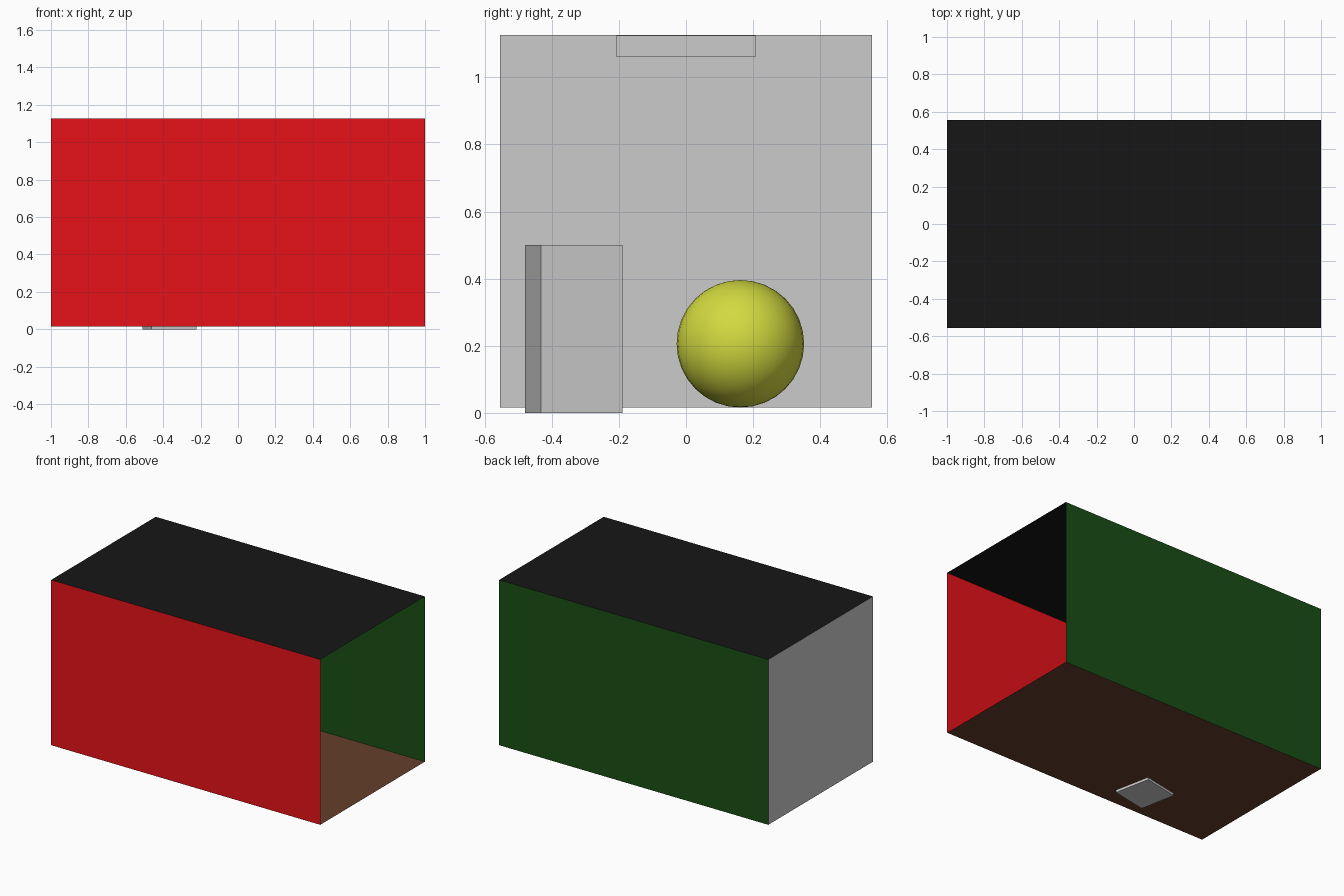
import bpy
import math
from mathutils import Matrix

if "Cube" in bpy.data.objects:
    bpy.data.objects.remove(bpy.data.objects["Cube"])

L, W = 1.0, 0.555          # half length and half width of the room
Z0, Z1 = 0.016, 1.126      # floor and ceiling heights


def paint(obj, rgb):
    mat = bpy.data.materials.new(obj.name + "_colour")
    mat.diffuse_color = (*rgb, 1.0)
    mat.use_nodes = True
    mat.node_tree.nodes["Principled BSDF"].inputs["Base Color"].default_value = mat.diffuse_color
    obj.data.materials.append(mat)


def sheet(name, corners, rgb=None):
    mesh = bpy.data.meshes.new(name)
    mesh.from_pydata(corners, [], [(0, 1, 2, 3)])
    obj = bpy.data.objects.new(name, mesh)
    bpy.context.collection.objects.link(obj)
    if rgb:
        paint(obj, rgb)
    return obj


def block(name, centre, size, angle=0.0):
    bpy.ops.mesh.primitive_cube_add(size=1, location=centre, rotation=(0, 0, angle))
    obj = bpy.context.object
    obj.name = name
    obj.data.transform(Matrix.Diagonal((*size, 1)))
    return obj


# Room shell: single sheets, open on the right
for name, z, rgb in (("floor", Z0, (0.13, 0.05, 0.025)),
                     ("ceiling", Z1, (0.008, 0.008, 0.008))):
    sheet(name, [(-L, -W, z), (L, -W, z), (L, W, z), (-L, W, z)], rgb)
for name, y, rgb in (("front_wall", -W, (0.8, 0.006, 0.01)),
                     ("back_wall", W, (0.01, 0.08, 0.008))):
    sheet(name, [(-L, y, Z0), (L, y, Z0), (L, y, Z1), (-L, y, Z1)], rgb)
sheet("left_wall", [(-L, -W, Z0), (-L, W, Z0), (-L, W, Z1), (-L, -W, Z1)])

# Turned tall box standing slightly through the floor
block("tall_box", (-0.366, -0.335, 0.25), (0.247, 0.247, 0.5), math.radians(11.2))

# Lamp panel under the ceiling
block("ceiling_lamp", (0, 0, 1.093), (0.415, 0.415, 0.064))

# Ball resting on the floor
bpy.ops.mesh.primitive_uv_sphere_add(segments=32, ring_count=16, radius=0.19,
                                     location=(-0.2, 0.162, 0.206))
ball = bpy.context.object
ball.name = "ball"
bpy.ops.object.shade_smooth()
paint(ball, (0.65, 0.7, 0.05))
